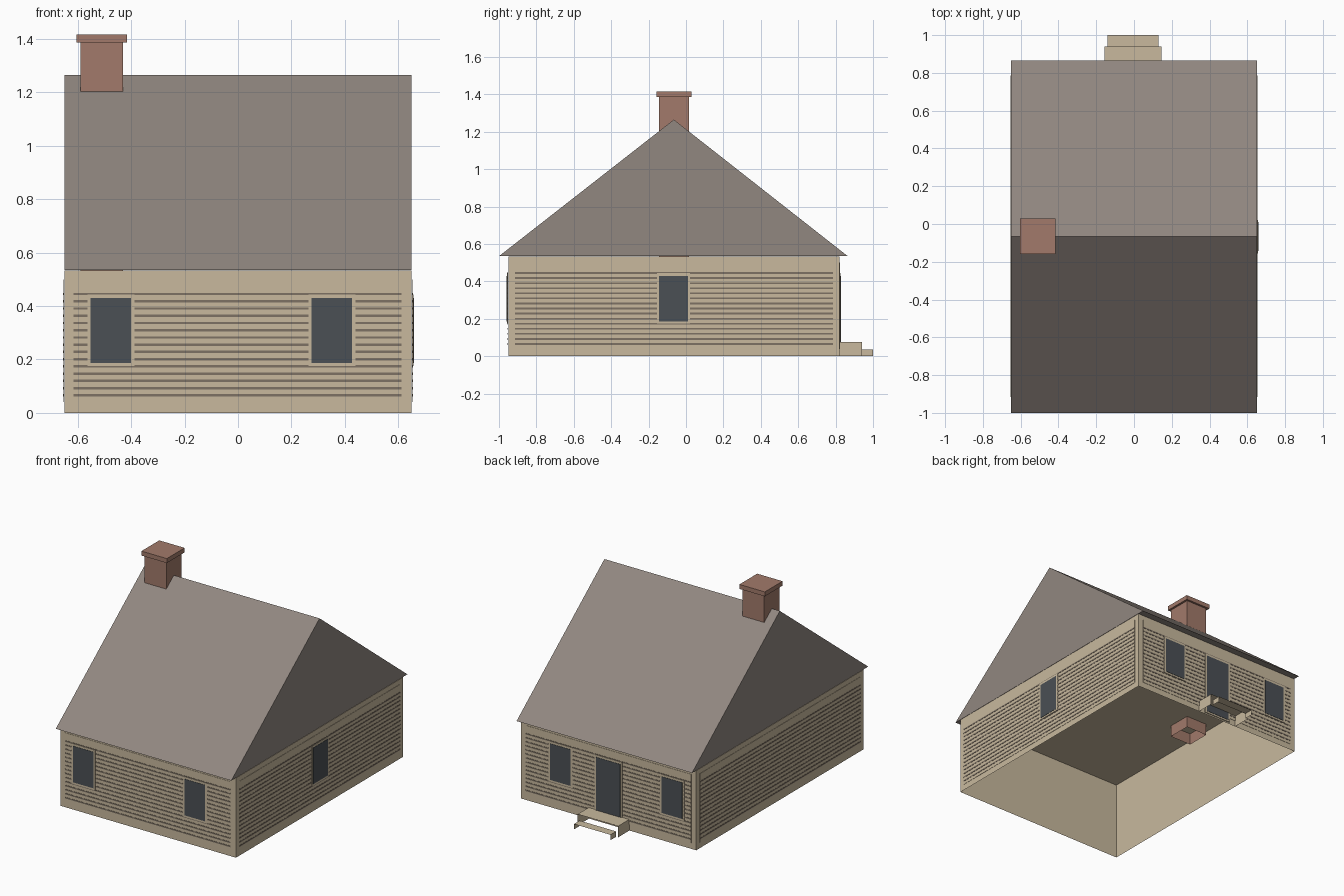
import bpy, bmesh
from mathutils import Vector

if "Cube" in bpy.data.objects:
    bpy.data.objects.remove(bpy.data.objects["Cube"], do_unlink=True)


def material(name, r, g, b):
    m = bpy.data.materials.new(name)
    m.use_nodes = True
    m.diffuse_color = (r, g, b, 1)
    m.node_tree.nodes["Principled BSDF"].inputs["Base Color"].default_value = (r, g, b, 1)
    return m


BEIGE = material("beige_paint", 0.58, 0.485, 0.34)
GROOVE = material("siding_shadow_brown", 0.205, 0.165, 0.127)
SHINGLE = material("grey_shingle", 0.283, 0.242, 0.216)
BRICK = material("red_brown_brick", 0.36, 0.195, 0.145)
GLASS = material("dark_glass", 0.07, 0.08, 0.09)

LOW_X, HIGH_X, FRONT_Y, BACK_Y = -0.65, 0.65, -0.95, 0.82
EAVE_Z, RIDGE_Y, RIDGE_Z = 0.535, -0.065, 1.265


def finish(bm, name, mat):
    mesh = bpy.data.meshes.new(name)
    bm.to_mesh(mesh)
    bm.free()
    mesh.materials.append(mat)
    ob = bpy.data.objects.new(name, mesh)
    bpy.context.collection.objects.link(ob)
    return ob


def add_box(bm, x, y, z, open_sides=()):
    """Box from three ranges; faces whose normal is in open_sides are left out."""
    verts = bmesh.ops.create_cube(bm, size=1)["verts"]
    for v in verts:
        v.co = Vector([lo + (hi - lo) * (c + 0.5) for c, (lo, hi) in zip(v.co, (x, y, z))])
    faces = {f for v in verts for f in v.link_faces}
    for f in faces:
        f.normal_update()
    gone = [f for f in faces if any(f.normal.dot(Vector(d)) > 0.9 for d in open_sides)]
    bmesh.ops.delete(bm, geom=gone, context='FACES')


def box(name, mat, x, y, z, open_sides=()):
    bm = bmesh.new()
    add_box(bm, x, y, z, open_sides)
    return finish(bm, name, mat)


def wall_plates(name, mat, side, u, z_ranges, depth):
    """Thin plates on one wall; u is the range along the wall."""
    bm = bmesh.new()
    for z in z_ranges:
        if side == "front":
            add_box(bm, u, (FRONT_Y - depth, FRONT_Y - 0.001), z)
        elif side == "back":
            add_box(bm, u, (BACK_Y + 0.001, BACK_Y + depth), z)
        elif side == "left":
            add_box(bm, (HIGH_X + 0.001, HIGH_X + depth), u, z)
        else:
            add_box(bm, (LOW_X - depth, LOW_X - 0.001), u, z)
    return finish(bm, name, mat)


DOWN, BACK, FRONT = (0, 0, -1), (0, 1, 0), (0, -1, 0)

# House body, open underneath
box("walls", BEIGE, (LOW_X, HIGH_X), (FRONT_Y, BACK_Y), (0, EAVE_Z - 0.002), [DOWN])

# Gabled roof as an extruded triangle
bm = bmesh.new()
profile = [(-1, EAVE_Z), (0.865, EAVE_Z), (RIDGE_Y, RIDGE_Z)]
end = bm.faces.new([bm.verts.new((LOW_X, y, z)) for y, z in profile])
extruded = bmesh.ops.extrude_face_region(bm, geom=[end], use_keep_orig=True)["geom"]
for v in extruded:
    if isinstance(v, bmesh.types.BMVert):
        v.co.x = HIGH_X
bmesh.ops.recalc_face_normals(bm, faces=bm.faces)
finish(bm, "roof", SHINGLE)

# Chimney shaft, hanging a little below the ceiling, and its cap
box("chimney", BRICK, (-0.59, -0.43), (-0.145, 0.015), (0.455, 1.388), [DOWN])
box("chimney_cap", BRICK, (-0.604, -0.416), (-0.159, 0.029), (1.386, 1.416))

# Siding panels with evenly spaced dark laps
laps = [(0.061 + i * 0.0271, 0.070 + i * 0.0271) for i in range(15)]
for side, u in (("front", (-0.615, 0.612)), ("back", (-0.615, 0.612)),
                ("left", (-0.915, 0.785)), ("right", (-0.915, 0.785))):
    wall_plates(side + "_siding_panel", BEIGE, side, u, [(0.04, 0.5)], 0.003)
    wall_plates(side + "_siding_laps", GROOVE, side, u, laps, 0.0045)


# Framed openings
def opening(name, side, centre, half, bottom, top):
    wall_plates(name + "_frame", BEIGE, side, (centre - half - 0.012, centre + half + 0.012),
                [(bottom - 0.012, top + 0.014)], 0.007)
    wall_plates(name + "_pane", GLASS, side, (centre - half, centre + half),
                [(bottom, top)], 0.009)


for side in ("front", "back"):
    for label, x in (("right", -0.476), ("left", 0.351)):
        opening(side + "_" + label + "_window", side, x, 0.076, 0.187, 0.43)
opening("left_window", "left", -0.067, 0.077, 0.187, 0.43)
opening("door", "back", -0.003, 0.09, 0.022, 0.43)

# Open-backed doorstep treads with side cheeks
box("upper_step", BEIGE, (-0.155, 0.145), (BACK_Y, 0.94), (0, 0.075), [DOWN, BACK, FRONT])
box("lower_step", BEIGE, (-0.14, 0.13), (0.94, 1.0), (0, 0.036), [DOWN, BACK, FRONT])
